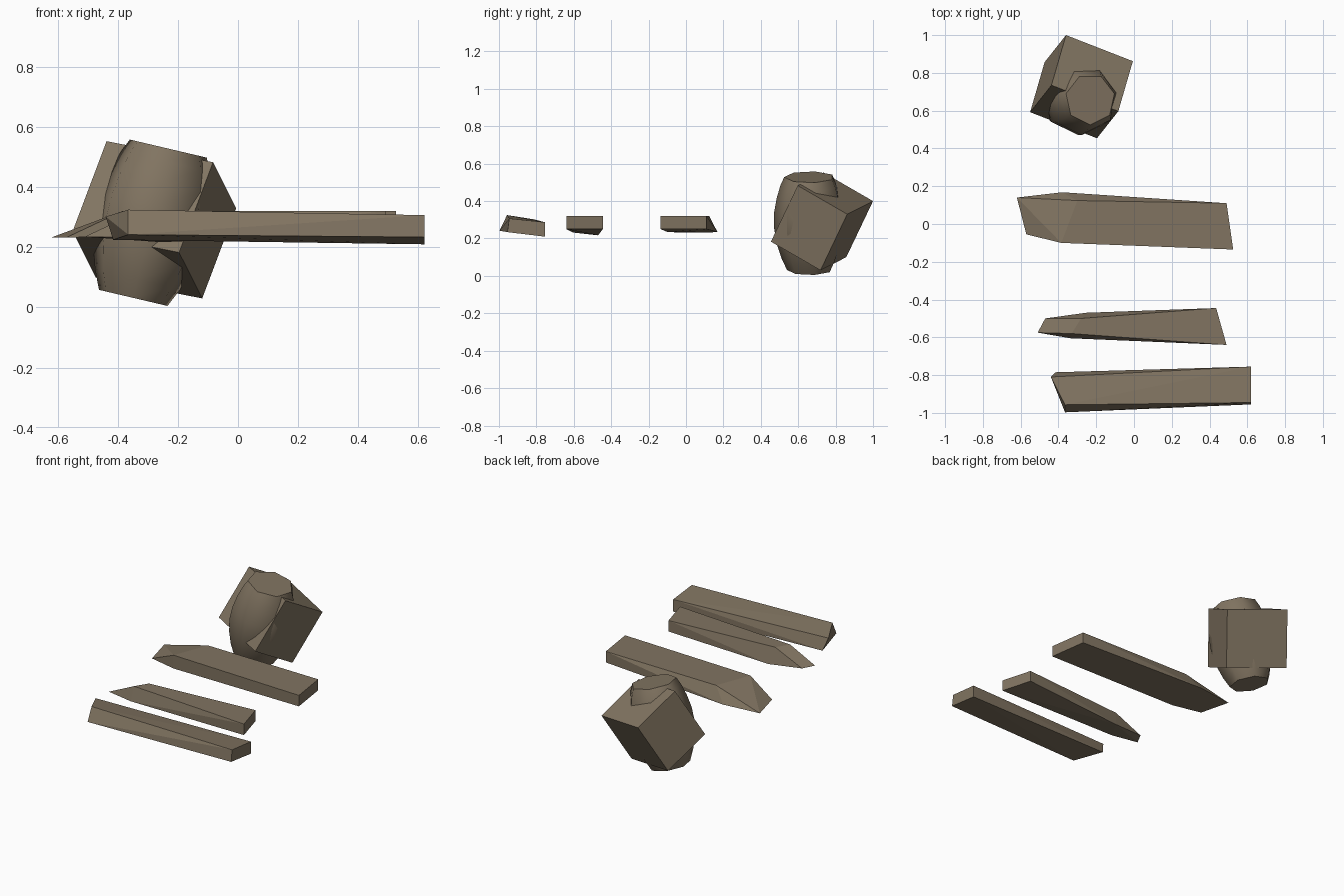
import bpy, bmesh, math
from mathutils import Matrix, Vector

if "Cube" in bpy.data.objects:
    bpy.data.objects.remove(bpy.data.objects["Cube"])

stone = bpy.data.materials.new("brown_stone")
stone.diffuse_color = (0.22, 0.175, 0.12, 1)
stone.use_nodes = True
stone.node_tree.nodes["Principled BSDF"].inputs["Base Color"].default_value = stone.diffuse_color


def finish(name, bm):
    """Turn a bmesh into a named object with the shared material."""
    bmesh.ops.recalc_face_normals(bm, faces=bm.faces[:])
    mesh = bpy.data.meshes.new(name)
    bm.to_mesh(mesh)
    bm.free()
    mesh.materials.append(stone)
    obj = bpy.data.objects.new(name, mesh)
    bpy.context.collection.objects.link(obj)
    return obj


def hewn(name, corners):
    """Flat-sided solid wrapped around a few corner points."""
    bm = bmesh.new()
    for c in corners:
        bm.verts.new(c)
    bmesh.ops.convex_hull(bm, input=bm.verts[:])
    bmesh.ops.dissolve_limit(bm, angle_limit=math.radians(2),
                             verts=bm.verts[:], edges=bm.edges[:])
    return finish(name, bm)


# Wide plank with a ramped tip
hewn("wide_plank", [
    (.49, .11, .32), (.525, -.135, .32), (-.385, -.10, .32), (-.30, .124, .32),
    (.49, .11, .25), (.525, -.135, .25), (-.385, -.10, .235), (-.38, .168, .235),
    (-.62, .14, .233), (-.57, -.055, .233)])

# Narrow stake with a thin tip
hewn("narrow_stake", [
    (.435, -.445, .32), (.49, -.64, .32), (-.33, -.58, .32), (-.28, -.50, .32),
    (.435, -.445, .25), (.49, -.64, .25), (-.335, -.605, .232), (-.255, -.47, .217),
    (-.51, -.575, .235), (-.47, -.50, .235)])

# Front plank, tilted, with a slanted end
hewn("front_plank", [
    (.62, -.945, .307), (.62, -.755, .287), (.62, -.755, .21), (.62, -.955, .234),
    (-.365, -.957, .325), (-.365, -.997, .242), (-.44, -.81, .302), (-.415, -.785, .225)])

# Tilted block: one corner and three edge vectors
corner = Vector((-.36, 1.0, .40))
edges = [Vector(e) for e in ((.354, -.138, -.07), (-.077, -.265, .153), (-.113, -.143, -.30))]
basis = Matrix(edges).transposed().to_4x4()
bm = bmesh.new()
bmesh.ops.create_cube(bm, size=1,
                      matrix=Matrix.Translation(corner + sum(edges, Vector()) / 2) @ basis)
finish("tilted_block", bm)

# Seven-sided bulging boulder, leaning along its axis
SIDES = 7
profile = [(.12, -.255), (.15, -.19), (.175, -.11), (.19, -.02),
           (.189, .06), (.175, .14), (.155, .21), (.135, .255)]
lean = Matrix.Translation((-.29, .66, .28)) @ Matrix.Rotation(math.atan(.235), 4, 'Y')
bm = bmesh.new()
rings = []
for r, z in profile:
    rings.append([bm.verts.new(lean @ Vector((
        r * math.cos(2 * math.pi * i / SIDES - math.pi / 2),
        r * math.sin(2 * math.pi * i / SIDES - math.pi / 2), z))) for i in range(SIDES)])
for lo, hi in zip(rings, rings[1:]):
    for i in range(SIDES):
        j = (i + 1) % SIDES
        bm.faces.new((lo[i], lo[j], hi[j], hi[i]))
bm.faces.new(rings[0][::-1])
bm.faces.new(rings[-1])
boulder = finish("bulging_boulder", bm)
bpy.context.view_layer.objects.active = boulder
boulder.select_set(True)
bpy.ops.object.shade_smooth_by_angle(angle=math.radians(54))
